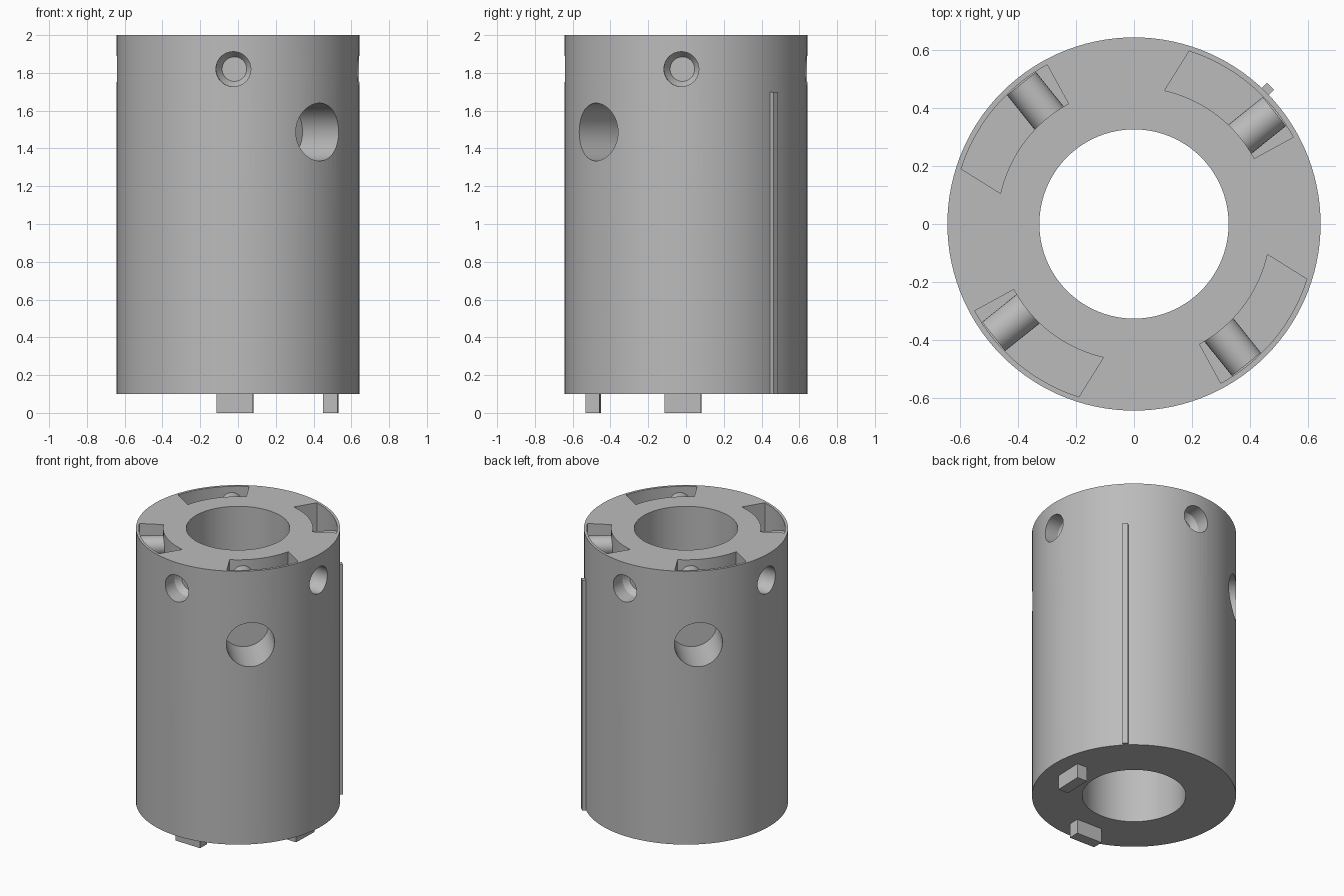
import bpy, bmesh
from math import radians, cos, sin, pi
from mathutils import Matrix, Vector

cube = bpy.data.objects.get("Cube")
if cube:
    bpy.data.objects.remove(cube, do_unlink=True)

steel = bpy.data.materials.new("plain grey")
steel.use_nodes = True
GREY = (0.5, 0.5, 0.5, 1)
steel.diffuse_color = GREY
steel.node_tree.nodes["Principled BSDF"].inputs["Base Color"].default_value = GREY

OUTER, BORE, BOTTOM, TOP = 0.643, 0.326, 0.1, 2.0


def finish(name, bm):
    bmesh.ops.recalc_face_normals(bm, faces=bm.faces)
    mesh = bpy.data.meshes.new(name)
    bm.to_mesh(mesh)
    bm.free()
    mesh.materials.append(steel)
    obj = bpy.data.objects.new(name, mesh)
    bpy.context.collection.objects.link(obj)
    return obj


def lathe(name, profile, steps, closed=False):
    """Revolve (radius, height) points around z."""
    bm = bmesh.new()
    verts = [bm.verts.new((r, 0, z)) for r, z in profile]
    pairs = list(zip(verts, verts[1:]))
    if closed:
        pairs.append((verts[-1], verts[0]))
    edges = [bm.edges.new(p) for p in pairs]
    bmesh.ops.spin(bm, geom=verts + edges, axis=(0, 0, 1), cent=(0, 0, 0),
                   angle=2 * pi, steps=steps, use_duplicate=False)
    bmesh.ops.remove_doubles(bm, verts=bm.verts, dist=0.0001)
    return finish(name, bm)


def radial(obj, angle, z):
    """Lay an object built along z onto a radial axis."""
    obj.data.transform(Matrix.Translation((0, 0, z)) @ Matrix.Rotation(radians(angle), 4, 'Z')
                       @ Matrix.Rotation(pi / 2, 4, 'Y'))
    return obj


def prism(name, points, z0, z1):
    bm = bmesh.new()
    face = bm.faces.new([bm.verts.new((x, y, z0)) for x, y in points])
    up = bmesh.ops.extrude_face_region(bm, geom=[face])["geom"]
    bmesh.ops.translate(bm, vec=(0, 0, z1 - z0),
                        verts=[v for v in up if isinstance(v, bmesh.types.BMVert)])
    return finish(name, bm)


def arc(r, a, b, n=18):
    angles = [radians(a + (b - a) * i / n) for i in range(n + 1)]
    return [(r * cos(t), r * sin(t)) for t in angles]


def box(name, size, centre, angle):
    bm = bmesh.new()
    bmesh.ops.create_cube(bm, size=1)
    bmesh.ops.scale(bm, vec=size, verts=bm.verts)
    bmesh.ops.translate(bm, vec=centre, verts=bm.verts)
    bmesh.ops.rotate(bm, matrix=Matrix.Rotation(radians(angle), 3, 'Z'), verts=bm.verts)
    return finish(name, bm)


def smooth(obj):
    bpy.ops.object.select_all(action='DESELECT')
    obj.select_set(True)
    bpy.context.view_layer.objects.active = obj
    bpy.ops.object.shade_smooth_by_angle(angle=radians(30))


# Thick tube body
body = lathe("tube_body", [(BORE, BOTTOM), (OUTER, BOTTOM), (OUTER, TOP), (BORE, TOP)],
             120, closed=True)

# Cutters: arc pockets in the top, blind dimples, two large blind holes
cutters = []
for k in range(4):
    turn = 90 * k
    outline = arc(0.625, turn + 28.6, turn + 72.3) + arc(0.472, turn + 77.1, turn + 28.6)
    cutters.append(prism("pocket_cutter", outline, TOP - 0.25, TOP + 0.1))
    dimple = lathe("dimple_cutter", [(0, 0.5), (0.065, 0.5), (0.0925, 0.54),
                                     (0.0925, 0.75), (0, 0.75)], 40)
    cutters.append(radial(dimple, turn - 2.2, 1.82))
for angle in (-47.8, 132.2):
    hole = lathe("hole_cutter", [(0, 0.34), (0.153, 0.34), (0.153, 0.8), (0, 0.8)], 56)
    cutters.append(radial(hole, angle, 1.487))

bpy.context.view_layer.objects.active = body
for cutter in cutters:
    mod = body.modifiers.new("cut", 'BOOLEAN')
    mod.operation = 'DIFFERENCE'
    mod.solver = 'EXACT'
    mod.object = cutter
    bpy.ops.object.modifier_apply(modifier=mod.name)
    bpy.data.objects.remove(cutter, do_unlink=True)
smooth(body)

# Radial pins crossing the pockets
for k in range(4):
    pin = lathe(f"pocket_pin_{k + 1}", [(0, 0.46), (0.064, 0.46), (0.064, 0.625 - 0.005),
                                        (0, 0.625 - 0.005)], 32)
    smooth(radial(pin, 90 * k + 38.7, 1.895))

# Slim key rail on the outside
box("key_rail", (0.05, 0.034, 1.6), (0.643, 0, 0.9), 45.3)

# Two drive tabs under the base
for name, angle in (("side_tab", -1.8), ("front_tab", -91.8)):
    box(name, (0.075, 0.194, 0.11), (0.492, 0, 0.055), angle)
